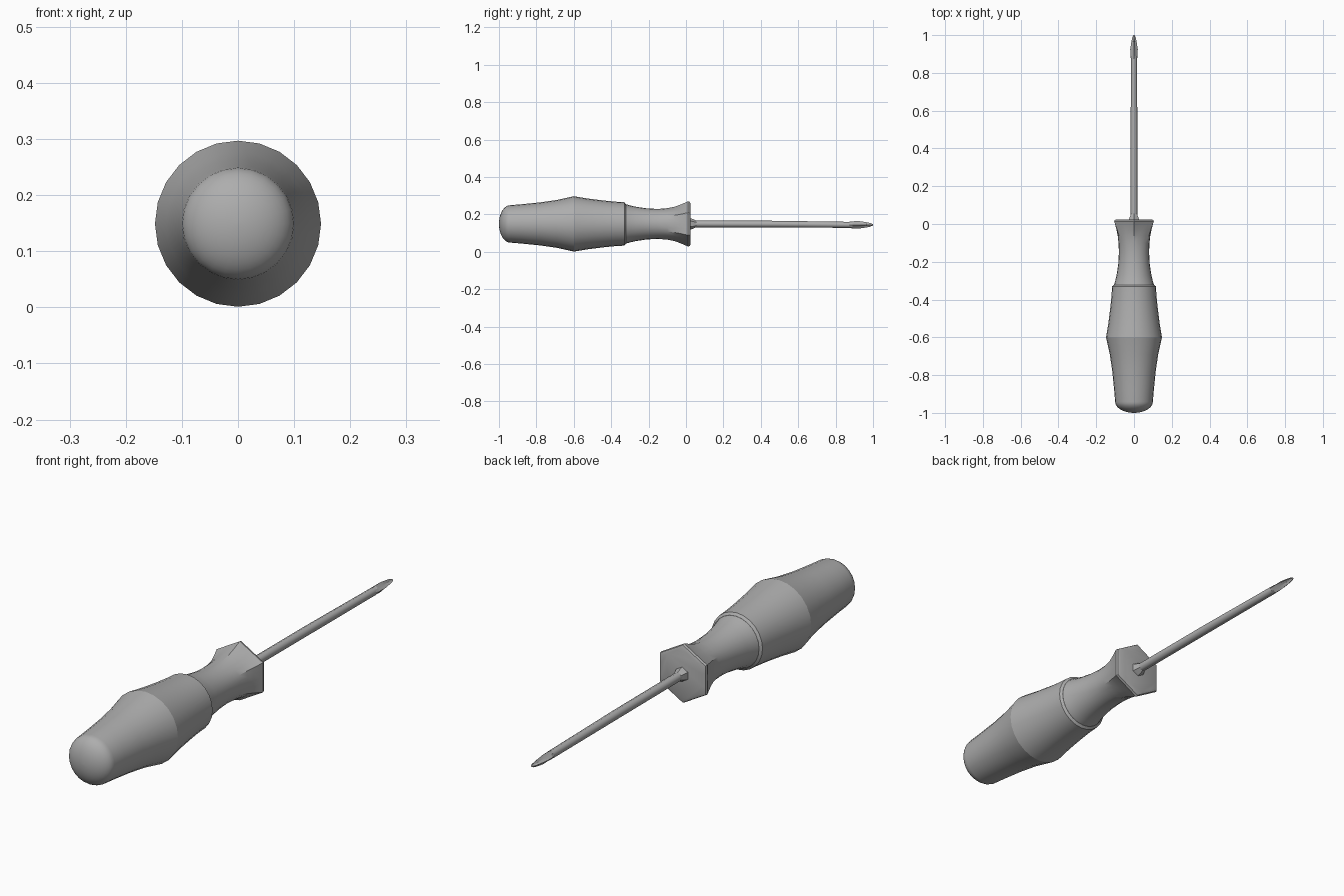
import bpy, bmesh, math

cube = bpy.data.objects.get("Cube")
if cube:
    bpy.data.objects.remove(cube, do_unlink=True)

AXIS_Z = 0.149

# Single grey material
grey = bpy.data.materials.new("plain grey")
grey.use_nodes = True
COLOUR = (0.42, 0.42, 0.42, 1)
grey.diffuse_color = COLOUR
grey.node_tree.nodes["Principled BSDF"].inputs["Base Color"].default_value = COLOUR


def round_section(a, k):
    return 1.0


def hex_section(a, k):
    """Blend from circle (k=0) to hexagon (k=1), corners at top and bottom."""
    side = math.radians(60)
    h = math.cos(side / 2) / math.cos(a % side - side / 2)
    return 1 + k * (h - 1)


def cross_section(a, k):
    """Blend from circle (k=0) to a four-finned cross (k=1)."""
    return 1 - k * 0.55 * math.sin(2 * a) ** 2


def loft(name, rings, segments, section=round_section, angle=20):
    """Rings along y: (y, radius, section blend, z offset)."""
    bm = bmesh.new()
    loops = []
    for ring in rings:
        y, r, k, dz = (tuple(ring) + (0, 0))[:4]
        loop = []
        for i in range(segments):
            a = 2 * math.pi * i / segments
            s = r * section(a, k)
            loop.append(bm.verts.new((s * math.sin(a), y, AXIS_Z + dz + s * math.cos(a))))
        loops.append(loop)
    for p, q in zip(loops, loops[1:]):
        for i in range(segments):
            j = (i + 1) % segments
            bm.faces.new((p[i], p[j], q[j], q[i]))
    bm.faces.new(loops[0])
    bm.faces.new(loops[-1])
    bmesh.ops.recalc_face_normals(bm, faces=bm.faces)
    mesh = bpy.data.meshes.new(name)
    bm.to_mesh(mesh)
    bm.free()
    mesh.materials.append(grey)
    obj = bpy.data.objects.new(name, mesh)
    bpy.context.collection.objects.link(obj)
    bpy.ops.object.select_all(action='DESELECT')
    obj.select_set(True)
    bpy.context.view_layer.objects.active = obj
    bpy.ops.object.shade_smooth_by_angle(angle=math.radians(angle))
    return obj


# Grip: rounded butt, then a double taper with a crease at the widest point
dome = []
for i in range(11):
    t = math.radians(88 * (1 - i / 10))
    dome.append((-0.94 - 0.06 * math.sin(t), 0.1 * math.cos(t)))
loft("grip", dome + [(-0.88, 0.105), (-0.78, 0.115), (-0.69, 0.128), (-0.60, 0.148),
                     (-0.52, 0.135), (-0.44, 0.125), (-0.38, 0.119), (-0.33, 0.116),
                     (-0.322, 0.106)], 24)

# Neck: waisted, turning from round into a hexagonal flange
loft("neck_and_flange", [(-0.33, 0.108), (-0.30, 0.099), (-0.27, 0.092), (-0.21, 0.083),
                         (-0.15, 0.080), (-0.10, 0.084, 0.2), (-0.06, 0.092, 0.45),
                         (-0.03, 0.103, 0.75), (0.0, 0.116, 1), (0.012, 0.121, 1),
                         (0.021, 0.118, 1), (0.025, 0.106, 1)], 24, hex_section, 25)

# Small collar where the shaft enters the flange
loft("shaft_collar", [(0.02, 0.031), (0.032, 0.028), (0.055, 0.018)], 6)

# Shaft, sagging very slightly towards the tip
loft("shaft", [(0.02, 0.018), (0.45, 0.018, 0, -0.001), (0.88, 0.016, 0, -0.005)], 8, angle=50)

# Cross-head tip with four fins
loft("cross_tip", [(0.86, 0.014, 0, -0.005), (0.89, 0.019, 0.3, -0.005),
                   (0.925, 0.020, 0.9, -0.005), (0.965, 0.014, 1, -0.005),
                   (0.985, 0.010, 0.9, -0.005), (1.0, 0.003, 0.4, -0.005)], 8, cross_section)
